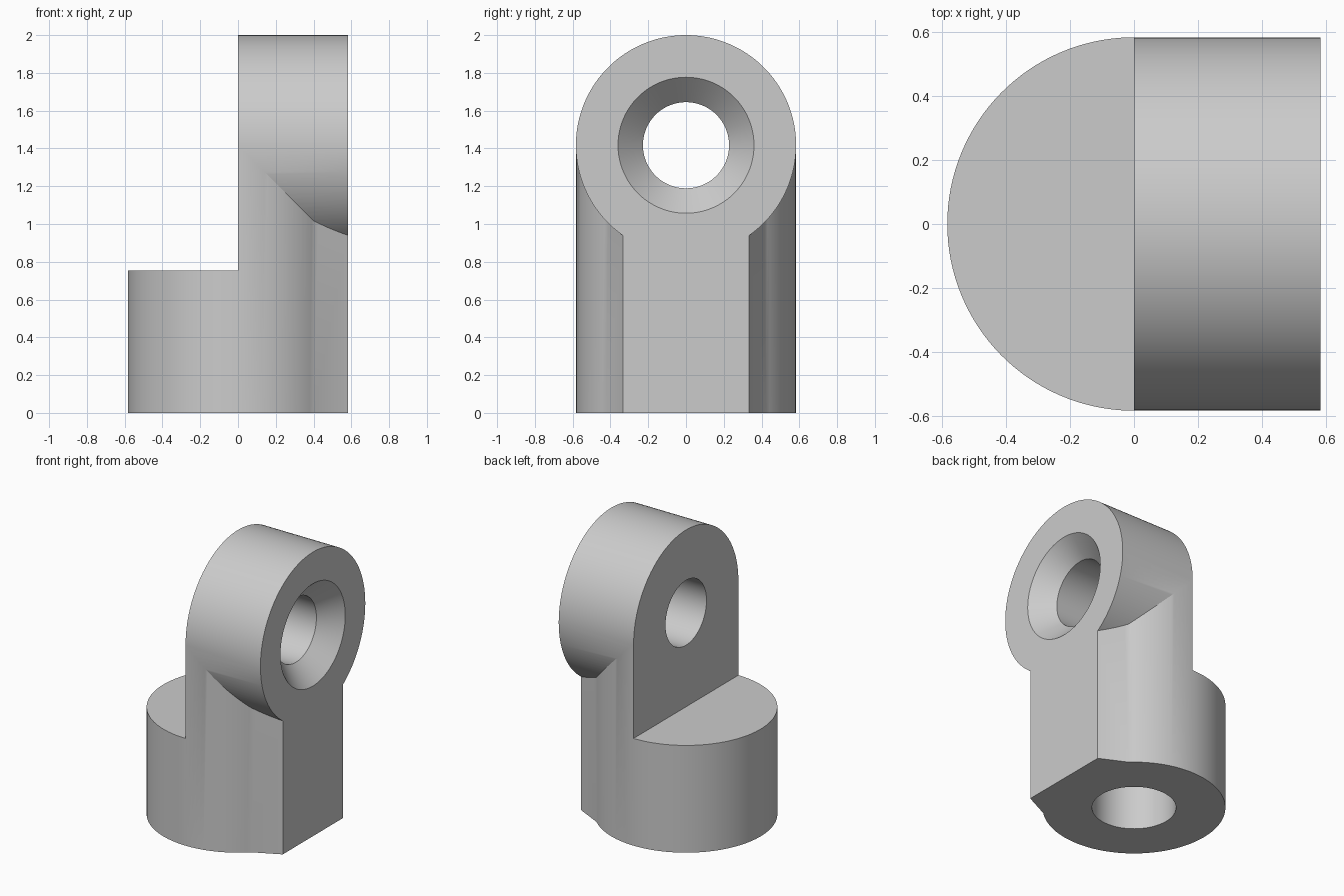
import bpy, bmesh
from math import acos, cos, sin, pi, radians
from mathutils import Matrix

cube = bpy.data.objects.get("Cube")
if cube:
    bpy.data.objects.remove(cube)

R = 0.583            # outer radius of base and ring
SHELF = 0.755        # height of the base shelf
EYE_Z = 2 - R        # height of the ring axis
EYE_R = 0.228        # through hole radius
SINK_R = 0.36        # countersink rim radius
SOCKET_R, SOCKET_DEPTH = 0.268, 0.55

grey = bpy.data.materials.new("plain grey")
grey.use_nodes = True
grey.diffuse_color = (0.6, 0.6, 0.6, 1)
grey.node_tree.nodes["Principled BSDF"].inputs["Base Color"].default_value = grey.diffuse_color


def add_object(name, bm):
    bmesh.ops.recalc_face_normals(bm, faces=bm.faces)
    mesh = bpy.data.meshes.new(name)
    bm.to_mesh(mesh)
    bm.free()
    mesh.materials.append(grey)
    obj = bpy.data.objects.new(name, mesh)
    bpy.context.collection.objects.link(obj)
    return obj


def extrude_outline(name, outline, height):
    bm = bmesh.new()
    face = bm.faces.new([bm.verts.new((x, y, 0)) for x, y in outline])
    top = bmesh.ops.extrude_face_region(bm, geom=[face])["geom"]
    bmesh.ops.translate(bm, vec=(0, 0, height),
                        verts=[v for v in top if isinstance(v, bmesh.types.BMVert)])
    return add_object(name, bm)


def revolve_x(name, profile, steps=128):
    """Turn (x, radius) points around the ring axis, with flat end caps."""
    bm = bmesh.new()
    rings = [[bm.verts.new((x, r * cos(2 * pi * i / steps), EYE_Z + r * sin(2 * pi * i / steps)))
              for i in range(steps)] for x, r in profile]
    for a, b in zip(rings, rings[1:]):
        for i in range(steps):
            j = (i + 1) % steps
            bm.faces.new((a[i], a[j], b[j], b[i]))
    bm.faces.new(rings[0])
    bm.faces.new(rings[-1])
    return add_object(name, bm)


def box(name, x0, x1, z0, z1):
    bm = bmesh.new()
    bmesh.ops.create_cube(bm, size=1)
    bm.transform(Matrix.Translation(((x0 + x1) / 2, 0, (z0 + z1) / 2))
                 @ Matrix.Diagonal((x1 - x0, 3, z1 - z0, 1)))
    return add_object(name, bm)


def combine(target, tool, operation):
    mod = target.modifiers.new(operation.lower(), "BOOLEAN")
    mod.operation, mod.solver, mod.object = operation, "EXACT", tool
    bpy.ops.object.select_all(action="DESELECT")
    bpy.context.view_layer.objects.active = target
    target.select_set(True)
    bpy.ops.object.modifier_apply(modifier=mod.name)
    bpy.data.objects.remove(tool)


# Round post with a tapered flat-ended spur on +x, slightly overlong
start = acos(0.4 / R)
steps = 96
arc = [start + (2 * pi - 2 * start) * i / steps for i in range(steps + 1)]
outline = [(R * cos(a), R * sin(a)) for a in arc] + [(0.683, -0.286), (0.683, 0.286)]
body = extrude_outline("eye_bracket", outline, EYE_Z)

# Horizontal ring, overlong at both ends, then trimmed flush
combine(body, revolve_x("ring", [(-0.1, R), (0.75, R)]), "UNION")
combine(body, box("shelf_cut", -1, 0, SHELF, 3), "DIFFERENCE")
combine(body, box("end_cut", R, 1, -1, 3), "DIFFERENCE")

# Through hole with a 45 degree countersink on +x
depth = SINK_R - EYE_R
hole = [(-0.2, EYE_R), (R - depth, EYE_R), (R, SINK_R), (R + 0.1, SINK_R + 0.1)]
combine(body, revolve_x("eye_cutter", hole), "DIFFERENCE")

# Blind socket in the underside
circle = [(SOCKET_R * cos(2 * pi * i / 96), SOCKET_R * sin(2 * pi * i / 96)) for i in range(96)]
socket = extrude_outline("socket_cutter", circle, SOCKET_DEPTH + 0.1)
socket.data.transform(Matrix.Translation((0, 0, -0.1)))
combine(body, socket, "DIFFERENCE")

bpy.ops.object.shade_smooth_by_angle(angle=radians(20))
